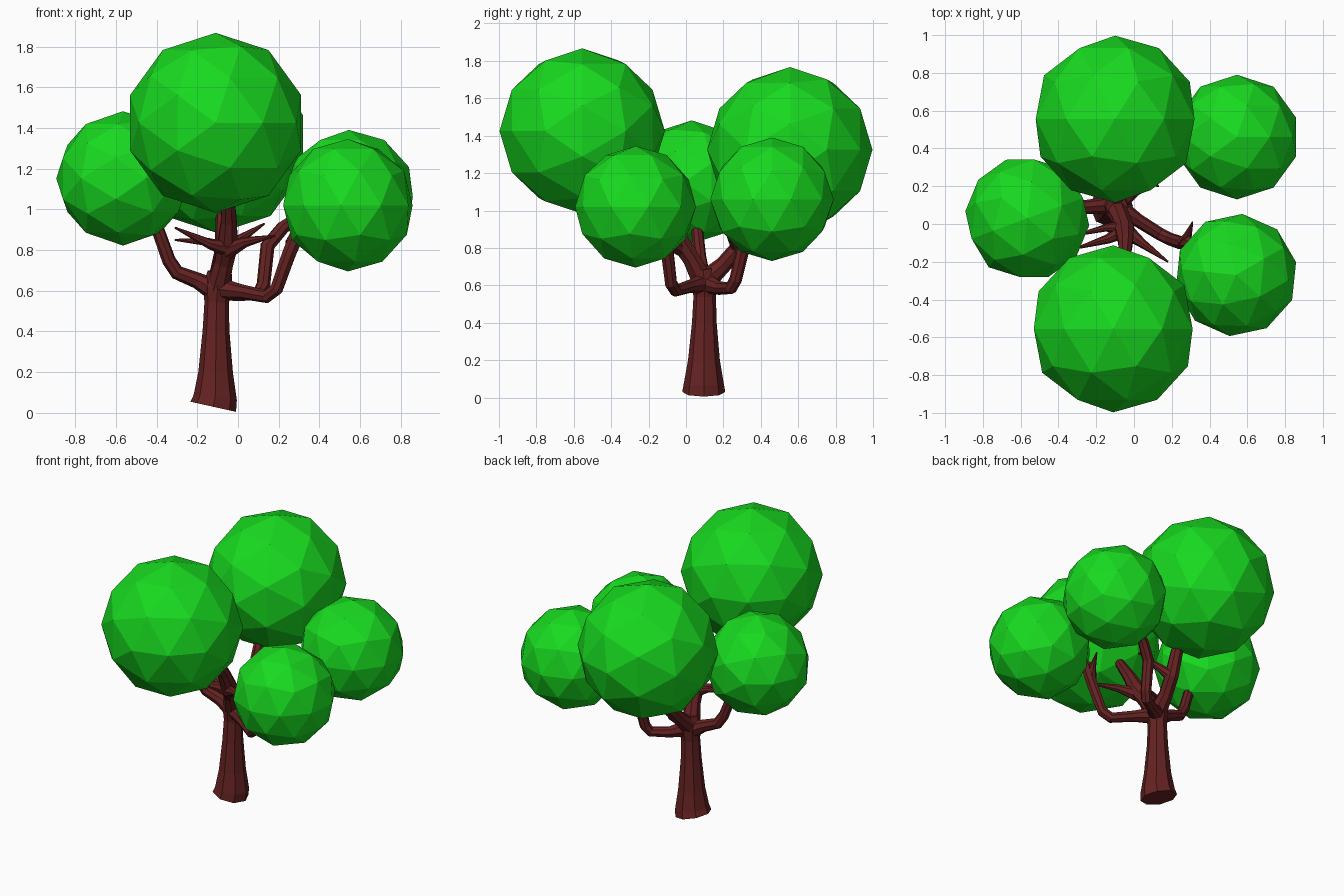
import bpy
from math import radians


def material(name, rgb):
    m = bpy.data.materials.new(name)
    m.diffuse_color = (*rgb, 1)
    return m


bark = material("bark", (0.13, 0.016, 0.016))
leaf = material("leaf", (0.009, 0.7, 0.014))


def limb(name, points):
    """Eight-sided tapering tube through (x, y, z, radius) points."""
    cu = bpy.data.curves.new(name, 'CURVE')
    cu.dimensions = '3D'
    cu.bevel_depth = 1
    cu.bevel_resolution = 2
    cu.use_fill_caps = True
    sp = cu.splines.new('POLY')
    sp.points.add(len(points) - 1)
    sp.use_smooth = False
    for p, (x, y, z, r) in zip(sp.points, points):
        p.co = (x, y, z, 1)
        p.radius = r
    ob = bpy.data.objects.new(name, cu)
    bpy.context.collection.objects.link(ob)
    bpy.ops.object.select_all(action='DESELECT')
    ob.select_set(True)
    bpy.context.view_layer.objects.active = ob
    bpy.ops.object.convert(target='MESH')
    ob = bpy.context.object
    ob.data.materials.clear()
    ob.data.materials.append(bark)
    for f in ob.data.polygons:
        f.use_smooth = False
        f.material_index = 0


def foliage(name, loc, r, rot=(0, 0, 0)):
    bpy.ops.mesh.primitive_ico_sphere_add(
        subdivisions=2, radius=r, location=loc, rotation=[radians(a) for a in rot])
    ob = bpy.context.object
    ob.name = name
    ob.data.materials.append(leaf)


# Trunk with a slanted, flared foot
limb("trunk", [(-.122, .095, .03, .115), (-.112, .095, .075, .107),
               (-.11, .096, .2, .085), (-.108, .098, .4, .066),
               (-.105, .1, .54, .06), (-.10, .1, .62, .072), (-.09, .09, .69, .06)])

# Main branches, each ending inside its foliage ball
limb("left_branch", [(-.11, .1, .60, .055), (-.2, .095, .65, .04), (-.3, .085, .69, .036),
                     (-.34, .075, .75, .034), (-.39, .06, .89, .032), (-.44, .05, 1.0, .025)])
limb("right_front_branch", [(-.09, .09, .61, .055), (.02, .02, .595, .036), (.14, -.055, .572, .034),
                            (.19, -.08, .61, .034), (.25, -.1, .78, .036),
                            (.30, -.1, .9, .038), (.38, -.15, 1.0, .025)])
limb("right_back_branch", [(-.09, .11, .61, .055), (.0, .18, .585, .036), (.10, .24, .585, .034),
                           (.125, .265, .63, .034), (.145, .31, .82, .036),
                           (.22, .35, .91, .034), (.35, .4, 1.0, .025)])
limb("front_branch", [(-.1, .09, .62, .06), (-.07, .03, .74, .05), (-.05, -.03, .83, .054),
                      (-.045, -.09, .94, .042), (-.05, -.2, 1.1, .03)])
limb("back_branch", [(-.1, .1, .62, .06), (-.09, .2, .71, .045), (-.07, .28, .8, .045),
                     (-.07, .33, .95, .04), (-.08, .4, 1.08, .03)])

# Bare twigs
limb("left_twig", [(-.05, -.03, .81, .045), (-.14, -.08, .83, .025), (-.31, -.13, .91, .005)])
limb("lower_left_twig", [(-.05, -.02, .80, .04), (-.15, -.02, .84, .02), (-.31, -.06, .85, .005)])
limb("right_twig", [(-.05, -.03, .80, .045), (.04, -.1, .84, .025), (.18, -.2, .87, .005)])
limb("fork_twig", [(.265, -.1, .83, .035), (.285, -.06, .89, .022), (.31, .01, .95, .004)])
limb("back_twig", [(-.07, .28, .8, .04), (.02, .24, .86, .022), (.13, .2, .93, .005)])

# Faceted foliage balls
foliage("front_foliage", (-.11, -.555, 1.425), .442, (90, 0, 0))
foliage("back_foliage", (-.10, .555, 1.325), .442, (-90, 0, 0))
foliage("left_foliage", (-.565, .03, 1.152), .33, (90, 0, 20))
foliage("right_back_foliage", (.545, .46, 1.06), .33)
foliage("right_front_foliage", (.54, -.27, 1.02), .325, (0, 0, 30))
